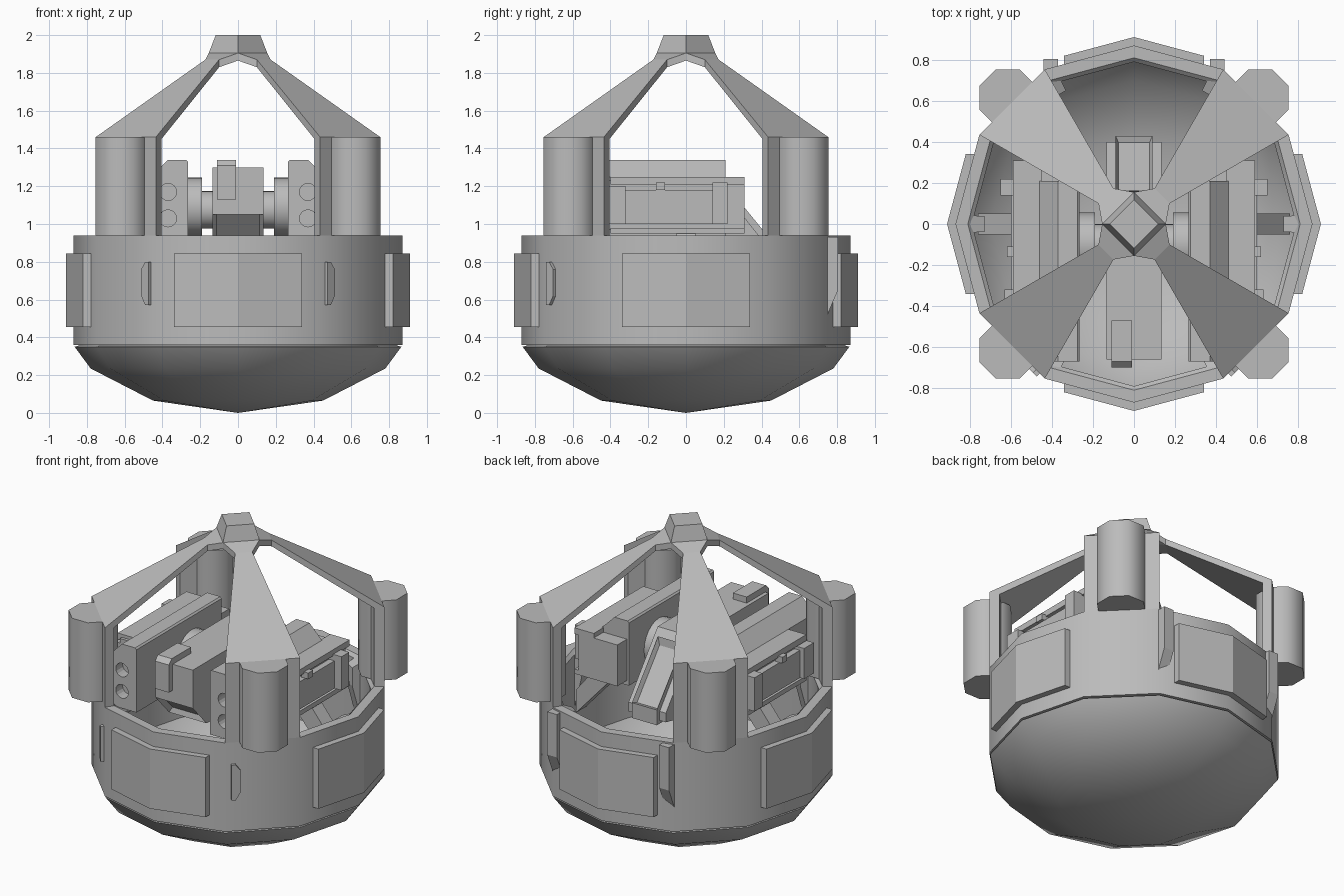
import bpy, bmesh
from math import sin, cos, radians, pi
from mathutils import Vector

cube = bpy.data.objects.get("Cube")
if cube:
    bpy.data.objects.remove(cube, do_unlink=True)

grey = bpy.data.materials.new("plain_grey")
grey.use_nodes = True
grey.diffuse_color = (0.5, 0.5, 0.5, 1)
grey.node_tree.nodes["Principled BSDF"].inputs["Base Color"].default_value = (0.5, 0.5, 0.5, 1)


def finish(name, bm, smooth=0):
    bmesh.ops.remove_doubles(bm, verts=bm.verts, dist=1e-5)
    bmesh.ops.recalc_face_normals(bm, faces=bm.faces)
    mesh = bpy.data.meshes.new(name)
    bm.to_mesh(mesh)
    bm.free()
    mesh.materials.append(grey)
    obj = bpy.data.objects.new(name, mesh)
    bpy.context.collection.objects.link(obj)
    if smooth:
        bpy.ops.object.select_all(action='DESELECT')
        obj.select_set(True)
        bpy.context.view_layer.objects.active = obj
        bpy.ops.object.shade_smooth_by_angle(angle=radians(smooth))
    return obj


def loft(name, loops, smooth=0, ring=False):
    """Skin equal loops; cap the ends, or join last to first for a ring."""
    bm = bmesh.new()
    rows = [[bm.verts.new(p) for p in loop] for loop in loops]
    pairs = list(zip(rows, rows[1:]))
    if ring:
        pairs.append((rows[-1], rows[0]))
    else:
        bm.faces.new(rows[0])
        bm.faces.new(rows[-1])
    n = len(rows[0])
    for a, b in pairs:
        for i in range(n):
            j = (i + 1) % n
            bm.faces.new((a[i], a[j], b[j], b[i]))
    return finish(name, bm, smooth)


def prism(name, pts, axis, lo, hi, smooth=0):
    """Extrude a flat outline along x, y or z."""
    place = {'x': lambda a, b, h: (h, a, b),
             'y': lambda a, b, h: (a, h, b),
             'z': lambda a, b, h: (a, b, h)}[axis]
    return loft(name, [[place(a, b, h) for a, b in pts] for h in (lo, hi)], smooth)


def box(name, x0, x1, y0, y1, z0, z1):
    return prism(name, [(x0, y0), (x1, y0), (x1, y1), (x0, y1)], 'z', z0, z1)


def polar(r, deg, z):
    return (r * cos(radians(deg)), r * sin(radians(deg)), z)


def circle(cx, cy, r, n, turn=0):
    return [(cx + r * cos(turn + 2 * pi * i / n), cy + r * sin(turn + 2 * pi * i / n))
            for i in range(n)]


def lathe(name, profile, smooth=35):
    """Turn a closed profile into twelve sides about z."""
    bm = bmesh.new()
    for k in range(12):
        a, b = 30 * k, 30 * k + 30
        for (r0, z0), (r1, z1) in zip(profile, profile[1:] + profile[:1]):
            if r0 < .001 and r1 < .001:
                continue
            quad = [polar(r0, a, z0), polar(r0, b, z0), polar(r1, b, z1), polar(r1, a, z1)]
            if r0 < .001:
                quad.pop(0)
            elif r1 < .001:
                quad.pop()
            bm.faces.new([bm.verts.new(p) for p in quad])
    return finish(name, bm, smooth)


def inset(obj, direction, width, depth):
    """Recess the face that points most along the direction."""
    bm = bmesh.new()
    bm.from_mesh(obj.data)
    d = Vector(direction).normalized()
    face = max(bm.faces, key=lambda f: f.normal.dot(d))
    bmesh.ops.inset_region(bm, faces=[face], thickness=width)
    bmesh.ops.translate(bm, verts=face.verts, vec=-face.normal * depth)
    bm.to_mesh(obj.data)
    bm.free()


# Hull: open bowl below, wall above, shadow groove between them
lathe("lower_bowl", [(0, 0), (.45, .065), (.78, .235), (.865, .35),
                     (.79, .37), (.7, .25), (.42, .1), (0, .05)], 40)
lathe("hull_wall", [(.79, .36), (.87, .36), (.87, .94), (.81, .94), (.79, .92)])
lathe("hull_groove", [(.79, .34), (.845, .34), (.845, .37), (.79, .37)])

# Bent armour panels on the four sides
bent = [(-.34, .76), (0, .84), (.34, .76), (.34, .82), (0, .911), (-.34, .82)]
for k, side in enumerate(("back", "right", "front", "left")):
    panel = prism(side + "_panel", bent, 'z', .455, .845)
    panel.rotation_euler.z = k * pi / 2

# Roof frame: a post with sloping arm and a pod at every corner
arm = [(.87, .94), (.87, 1.46), (.2, 1.87), (.2, 1.83), (.81, 1.45), (.81, .94)]
for k, corner in enumerate(("back_left", "back_right", "front_right", "front_left")):
    loft(corner + "_roof_arm", [[polar(r, a + 90 * k, z) for r, z in arm] for a in (30, 60)])
    mid = polar(.87, 45 + 90 * k, 0)
    prism(corner + "_pod", circle(mid[0], mid[1], .15, 8, pi / 8 + pi / 4), 'z', .94, 1.46, 50)

# Roof hub joining the arms, with a diamond cap
bm = bmesh.new()
upper, lower = [], []
for k in range(12):
    r, z = (.155, 1.905) if k % 3 == 0 else (.2, 1.87)
    upper.append(bm.verts.new(polar(r, 30 * k, z)))
    lower.append(bm.verts.new(polar(r, 30 * k, z - .04)))
centre = bm.verts.new((0, 0, 1.88))
for k in range(12):
    j = (k + 1) % 12
    bm.faces.new((upper[k], upper[j], lower[j], lower[k]))
    bm.faces.new((lower[k], lower[j], centre))
for k in range(0, 12, 3):
    bm.faces.new([upper[(k + i) % 12] for i in range(4)])
bm.faces.new(upper[::3])
finish("roof_hub", bm)
loft("roof_cap", [[polar(r, 90 * k, z) for k in range(4)] for r, z in ((.155, 1.905), (.118, 2))])

# Brackets inside the wall
for k in range(6):
    loft("wall_bracket", [[polar(r, 60 * k + a, z) for r, z in
                           ((.8, .5), (.8, .93), (.73, .9), (.73, .78))] for a in (-3, 3)])

# Central gun: body, sight, rear chute
gun = prism("gun_body", [(-.66, 1.3), (-.66, 1.05), (-.52, .9), (.3, .84), (.4, .86),
                         (.4, .92), (.1, 1.3)], 'x', -.135, .135)
inset(gun, (0, -1, -1), .03, .03)
prism("gun_sight", [(-.7, 1.13), (-.7, 1.31), (-.67, 1.34), (-.47, 1.34), (-.47, 1.28),
                    (-.64, 1.28), (-.64, 1.13)], 'x', -.11, -.01)
chute = prism("rear_chute", [(.16, 1.27), (.43, .94), (.43, .84), (.2, .84)], 'x', -.09, .09)
inset(chute, (0, 1, 1), .02, .03)
prism("gun_axle", circle(-.1, 1.075, .1, 24), 'x', -.27, .27, 40)

# Launcher on each side of the gun, with tube mouths, rails and fittings
cutter_bm = bmesh.new()
for s, side in ((1, "left"), (-1, "right")):
    def sbox(name, x0, x1, *rest):
        return box(side + name, s * x0, s * x1, *rest)

    prism(side + "_axle_disc", circle(-.1, 1.09, .155, 24), 'x', s * .19, s * .265, 40)
    launcher = prism(side + "_launcher", [(s * x, z) for x, z in
                     ((.265, .92), (.265, 1.33), (.275, 1.34), (.37, 1.34), (.46, 1.25), (.46, .92))],
                     'y', -.67, .21)
    cut = launcher.modifiers.new("tube_mouths", 'BOOLEAN')
    cut.solver = 'EXACT'
    for z in (1.03, 1.17):
        rings = [[cutter_bm.verts.new((x, y, h)) for x, h in circle(s * .37, z, .045, 16)]
                 for y in (-.72, -.6)]
        for ring in rings:
            cutter_bm.faces.new(ring)
        for i in range(16):
            j = (i + 1) % 16
            cutter_bm.faces.new((rings[0][i], rings[0][j], rings[1][j], rings[1][i]))
    sbox("_launcher_back", .28, .46, .2, .31, .95, 1.22)
    sbox("_side_case", .45, .56, -.42, .31, .97, 1.23)
    sbox("_upper_rail", .45, .59, -.4, .31, 1.21, 1.25)
    sbox("_lower_rail", .45, .59, -.4, .31, .95, .98)
    sbox("_side_cover", .55, .6, -.32, .16, 1.0, 1.18)
    sbox("_front_box", .55, .63, -.42, -.32, 1.0, 1.2)
    sbox("_rear_box", .55, .65, .14, .22, 1.0, 1.22)
    sbox("_rail_tab", .57, .62, -.16, -.11, 1.18, 1.22)
    # Strut from the launcher to the hull wall
    prism(side + "_strut", [(s * x, z) for x, z in ((.4, .95), (.56, .95), (.76, .7), (.76, .55))],
          'y', -.05, .05)

    # Small chamfered plate on the front corner face, tapered fin at the back
    def corner(t, n, z):
        h = .5 ** .5
        return (s * (n + t) * h, (t - n) * h, z)
    plate = ((-.19, .57), (-.19, .8), (-.165, .8), (-.135, .76), (-.135, .62), (-.165, .57))
    loft(side + "_corner_plate", [[corner(t, n, z) for t, z in plate] for n in (.83, .86)])
    prism(side + "_back_fin", [(.74, .93), (.805, .93), (.805, .65), (.74, .5)],
          'x', s * .37, s * .44)

# Hidden cutter for the tube mouths
cutter = finish("tube_cutter", cutter_bm)
cutter.hide_render = True
cutter.hide_viewport = True
for side in ("left", "right"):
    bpy.data.objects[side + "_launcher"].modifiers["tube_mouths"].object = cutter
